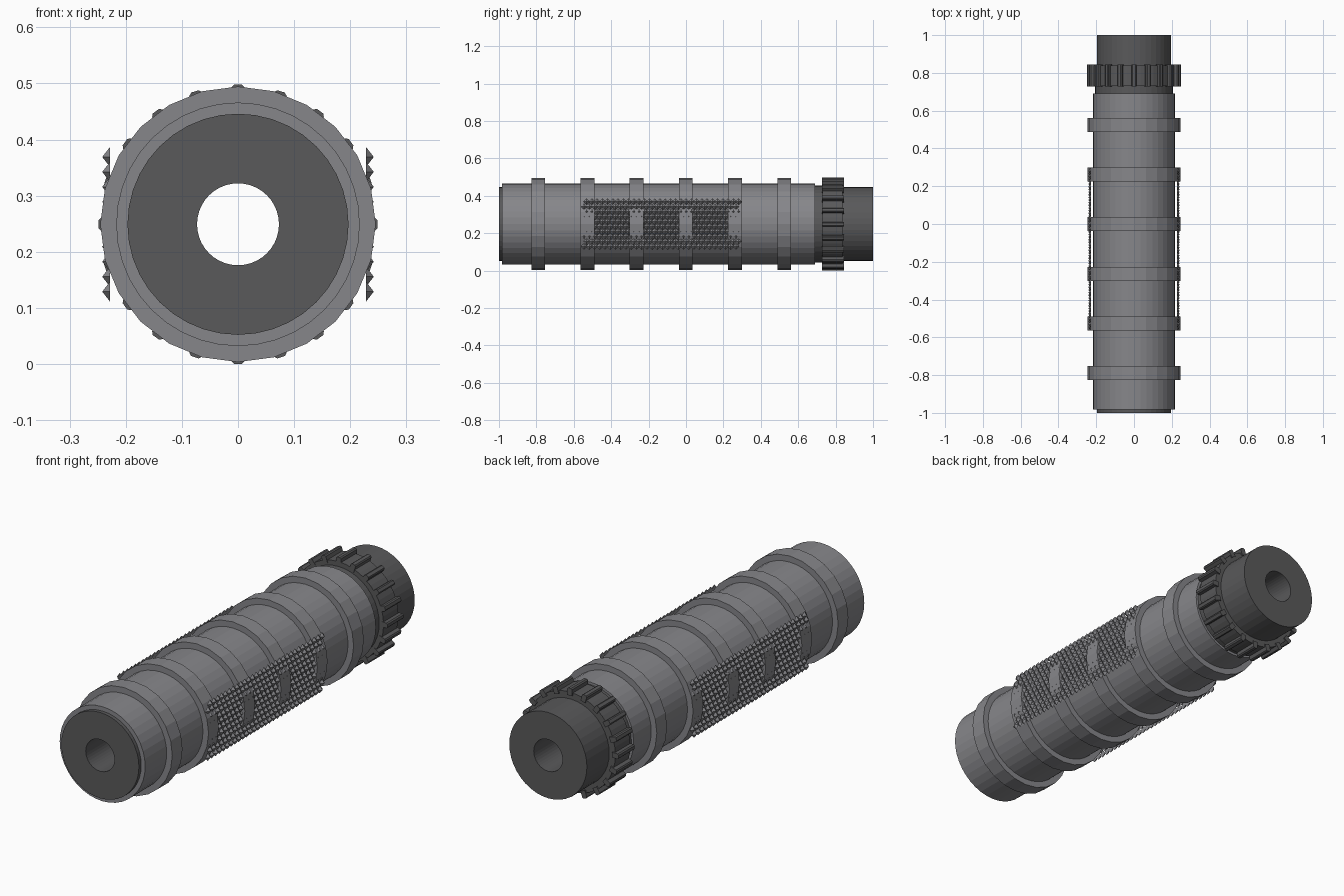
import bpy, bmesh, math
from mathutils import Matrix

if "Cube" in bpy.data.objects:
    bpy.data.objects.remove(bpy.data.objects["Cube"])

CZ = 0.249      # height of the long axis


def material(name, col):
    m = bpy.data.materials.new(name)
    m.diffuse_color = (*col, 1)
    m.use_nodes = True
    m.node_tree.nodes["Principled BSDF"].inputs["Base Color"].default_value = m.diffuse_color
    return m


GREY = material("grey metal", (0.24, 0.24, 0.255))
DARK = material("dark metal", (0.1, 0.1, 0.103))


def finish(bm, name, mat):
    bmesh.ops.recalc_face_normals(bm, faces=bm.faces)
    me = bpy.data.meshes.new(name)
    bm.to_mesh(me)
    bm.free()
    me.materials.append(mat)
    ob = bpy.data.objects.new(name, me)
    bpy.context.collection.objects.link(ob)
    return ob


def ring_loop(bm, r, y, n):
    return [bm.verts.new((r * math.cos(2 * math.pi * i / n), y,
                          CZ + r * math.sin(2 * math.pi * i / n))) for i in range(n)]


def tube(name, r_out, r_in, y0, y1, mat, n=20):
    """Hollow cylinder along y with flat facets."""
    bm = bmesh.new()
    loops = [ring_loop(bm, r, y, n) for r, y in
             ((r_out, y0), (r_out, y1), (r_in, y1), (r_in, y0))]
    for a, b in zip(loops, loops[1:] + loops[:1]):
        for i in range(n):
            j = (i + 1) % n
            bm.faces.new((a[i], a[j], b[j], b[i]))
    return finish(bm, name, mat)


# inner core with the through bore, and the sleeve around it
tube("core", 0.197, 0.073, -1.0, 1.0, DARK, 40)
tube("sleeve", 0.217, 0.19, -0.983, 0.69, GREY, 40)

# raised bands along the sleeve
for k in range(6):
    yc = -0.79 + 0.263 * k
    tube(f"band_{k + 1}", 0.2455, 0.21, yc - 0.037, yc + 0.037, GREY, 24)

# neck and locking nut
tube("neck", 0.206, 0.19, 0.68, 0.74, DARK, 40)
tube("nut", 0.228, 0.19, 0.73, 0.838, DARK, 40)

# grip teeth around the nut, narrowed at the top
bm = bmesh.new()
for k in range(20):
    rot = Matrix.Translation((0, 0, CZ)) @ Matrix.Rotation(k * math.tau / 20, 4, 'Y')
    prof = ((-0.012, 0.215), (-0.012, 0.244), (-0.007, 0.249),
            (0.007, 0.249), (0.012, 0.244), (0.012, 0.215))
    ends = []
    for y in (0.728, 0.844):
        ends.append([bm.verts.new(rot @ Matrix.Translation((x, y, z)).to_translation())
                     for x, z in prof])
    bm.faces.new(ends[0])
    bm.faces.new(ends[1][::-1])
    for i in range(6):
        j = (i + 1) % 6
        bm.faces.new((ends[0][i], ends[0][j], ends[1][j], ends[1][i]))
finish(bm, "nut_teeth", DARK)

# knurled side panels: staggered little pyramids
H = 0.018
for side, label in ((1, "right"), (-1, "left")):
    bm = bmesh.new()
    for r in range(10):
        z = CZ - 0.12 + r * 0.24 / 9
        for c in range(30):
            y = -0.545 + 0.028 * c + (0.014 if r % 2 else 0)
            base = [bm.verts.new((side * 0.228, y + a * H, z + b * H))
                    for a, b in ((1, 0), (0, 1), (-1, 0), (0, -1))]
            tip = bm.verts.new((side * 0.242, y, z))
            bm.faces.new(base)
            for i in range(4):
                bm.faces.new((base[i], base[(i + 1) % 4], tip))
    finish(bm, f"knurl_{label}", GREY)
